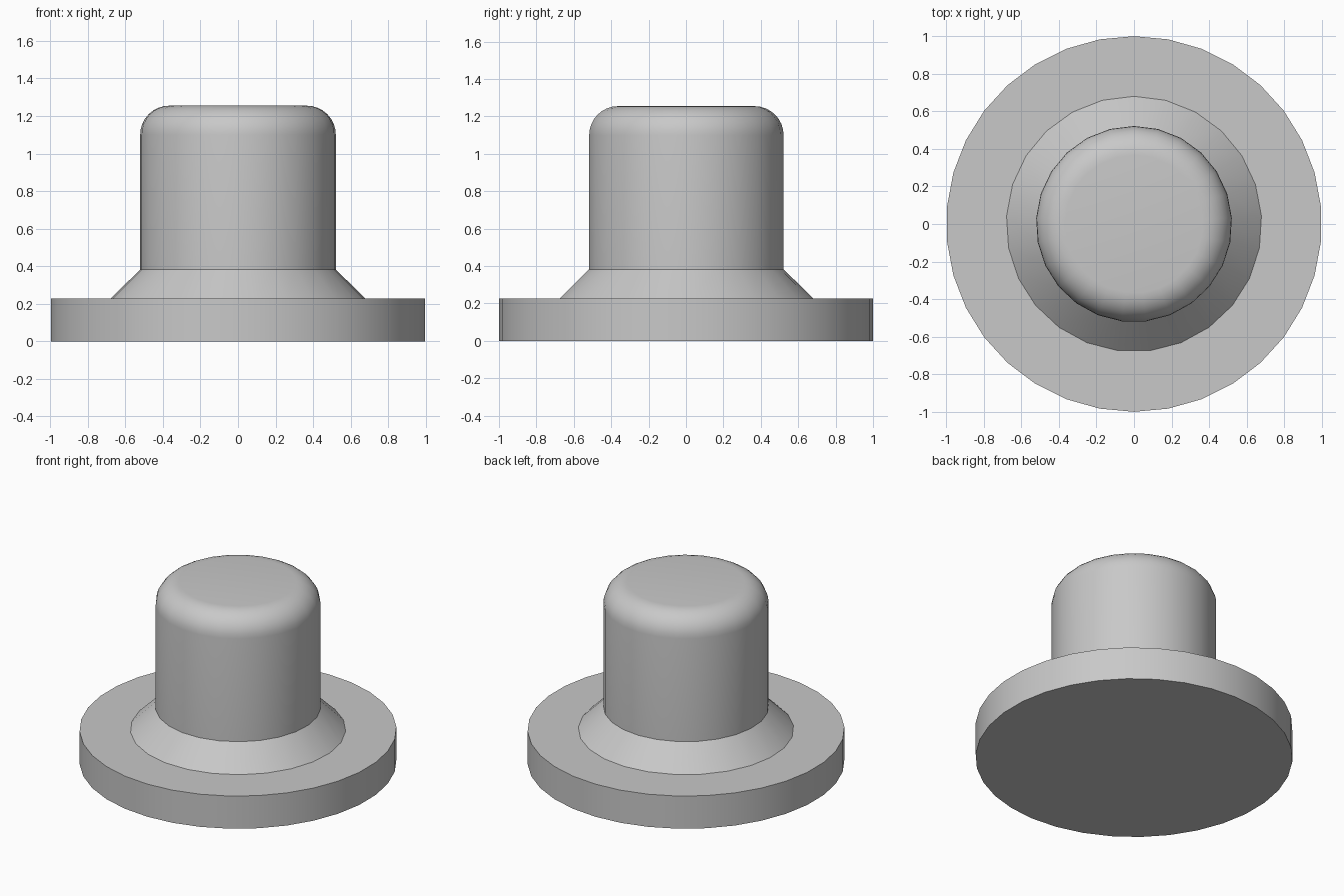
import bpy, bmesh
from math import sin, cos, pi, radians

cube = bpy.data.objects.get("Cube")
if cube:
    bpy.data.objects.remove(cube)

# Single plain grey finish
GREY = (0.58, 0.58, 0.58, 1)
grey = bpy.data.materials.new("plain grey")
grey.use_nodes = True
grey.diffuse_color = GREY
grey.node_tree.nodes["Principled BSDF"].inputs["Base Color"].default_value = GREY


def lathe(name, profile, sides):
    """Turn (radius, height) points, listed bottom to top, into a capped solid."""
    bm = bmesh.new()
    rings = []
    for r, z in profile:
        angles = [pi / 2 + 2 * pi * i / sides for i in range(sides)]
        rings.append([bm.verts.new((r * cos(a), r * sin(a), z)) for a in angles])
    for low, high in zip(rings, rings[1:]):
        for i in range(sides):
            j = (i + 1) % sides
            bm.faces.new((low[i], low[j], high[j], high[i]))
    bm.faces.new(rings[0][::-1])
    bm.faces.new(rings[-1])
    mesh = bpy.data.meshes.new(name)
    bm.to_mesh(mesh)
    bm.free()
    mesh.materials.append(grey)
    obj = bpy.data.objects.new(name, mesh)
    bpy.context.collection.objects.link(obj)
    bpy.ops.object.select_all(action="DESELECT")
    obj.select_set(True)
    bpy.context.view_layer.objects.active = obj
    bpy.ops.object.shade_smooth_by_angle(angle=radians(30))
    return obj


BASE_TOP, SKIRT_TOP, TOP = 0.227, 0.383, 1.255
RADIUS, FILLET, STEPS = 0.522, 0.155, 8

# Wide flange disc
lathe("base_flange", [(1, 0), (1, BASE_TOP)], 34)

# Sloping collar between flange and post
lathe("sloped_collar", [(0.68, BASE_TOP), (RADIUS, SKIRT_TOP)], 25)

# Post with a rounded top edge
post = [(RADIUS, SKIRT_TOP)]
for k in range(STEPS + 1):
    a = pi / 2 * k / STEPS
    post.append((RADIUS - FILLET * (1 - cos(a)), TOP - FILLET * (1 - sin(a))))
lathe("rounded_post", post, 25)
